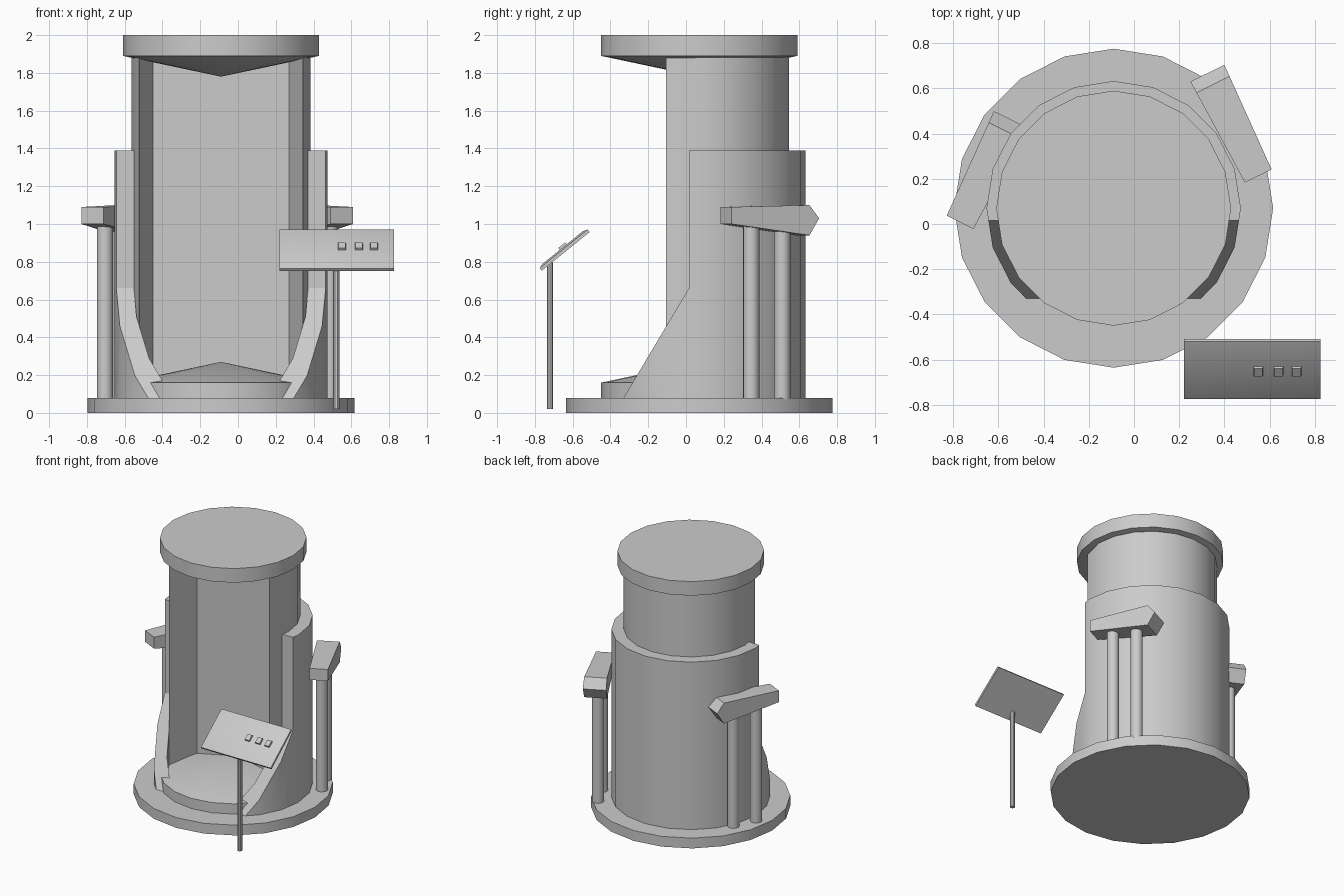
import bpy, bmesh
from math import sin, cos, pi, radians
from mathutils import Vector, Matrix

if "Cube" in bpy.data.objects:
    bpy.data.objects.remove(bpy.data.objects["Cube"])

CX, CY = -0.09, 0.07      # axis of the booth
SIDES = 20


def loft(name, rings, caps=True, loop=False):
    """Skin equal-length point rings into one mesh."""
    bm = bmesh.new()
    vs = [[bm.verts.new(p) for p in r] for r in rings]
    n = len(rings[0])
    pairs = list(zip(vs, vs[1:])) + ([(vs[-1], vs[0])] if loop else [])
    for a, b in pairs:
        for i in range(n):
            j = (i + 1) % n
            bm.faces.new((a[i], a[j], b[j], b[i]))
    if caps and not loop:
        bm.faces.new(vs[0])
        bm.faces.new(vs[-1])
    bmesh.ops.remove_doubles(bm, verts=bm.verts, dist=1e-5)
    bmesh.ops.recalc_face_normals(bm, faces=bm.faces)
    me = bpy.data.meshes.new(name)
    bm.to_mesh(me)
    bm.free()
    ob = bpy.data.objects.new(name, me)
    bpy.context.collection.objects.link(ob)
    return ob


def circle(x, y, r, z, n=SIDES):
    return [(x + r * cos(2 * pi * i / n), y + r * sin(2 * pi * i / n), z) for i in range(n)]


def lathe(name, profile, x=CX, y=CY, n=SIDES, loop=False):
    # zero-radius ends become cone tips after welding
    flat_ends = profile[0][0] > 0 and profile[-1][0] > 0
    rings = [circle(x, y, r, z, n) for r, z in profile]
    return loft(name, rings, flat_ends, loop)


# base, raised conical floor, roof with conical ceiling
lathe("base", [(0.706, 0), (0.706, 0.08)])
lathe("floor_platform", [(0.52, 0.07), (0.52, 0.16), (0, 0.27)])
lathe("roof", [(0, 1.78), (0.52, 1.89), (0.52, 2.0), (0, 2.0)])

# upper body: round back, flat recessed panel in front
arc = [(0.475 * cos(radians(a)), 0.475 * sin(radians(a))) for a in range(0, 181, 18)]
plan = [(0.361, 0.065), (0.433, -0.175)] + arc + [(-0.433, -0.175), (-0.361, 0.065)]
loft("upper_body", [[(CX + x, CY + y, z) for x, y in plan] for z in (0.1, 1.9)])

# lower shell: thick ring with the front cut away
shell = lathe("lower_shell", [(0.47, 0.06), (0.563, 0.06), (0.563, 1.39), (0.47, 1.39)], loop=True)
cut = [(0.015, 1.6), (0.015, 0.66), (-0.378, 0), (-0.95, 0), (-0.95, 1.6)]
cutter = loft("shell_cutter", [[(x, y, z) for y, z in cut] for x in (-1.5, 1.5)])
cutter.hide_render = True
mod = shell.modifiers.new("front_opening", "BOOLEAN")
mod.operation = "DIFFERENCE"
mod.solver = "EXACT"
mod.object = cutter
bpy.context.view_layer.objects.active = shell
bpy.ops.object.modifier_apply(modifier=mod.name)
bpy.data.objects.remove(cutter)

# side arms, each on two posts
ARM = [(0, 1.0), (0, 1.09), (0.452, 1.10), (0.508, 1.03), (0.452, 0.94)]
for side, fx, fy, sgn in (("right", 0.55, 0.2125, -1), ("left", -0.77, 0.0075, 1)):
    d = Vector((sgn * 0.443, 0.896, 0))
    w = Vector((d.y, -d.x, 0))
    start = Vector((fx, fy, 0))
    rings = []
    for k in (-1, 1):
        rings.append([start + d * s + w * k * (0.066 + 0.035 * s) + Vector((0, 0, z))
                      for s, z in ARM])
    loft(side + "_arm", rings)
    for label, s in (("front", 0.148), ("back", 0.332)):
        p = start + d * s
        lathe(f"{side}_arm_{label}_post", [(0.043, 0.07), (0.043, 1.03)], p.x, p.y, 16)

# control console: tilted bevelled panel with three buttons on a thin post
tilt = Matrix.Translation((0.523, -0.645, 0.865)) @ Matrix.Rotation(radians(39), 4, "X")


def slab(name, x, y, levels):
    """Stack of rectangles (half width, half depth, height) in the console frame."""
    loft(name, [[tilt @ Vector((x + sx * a, y + sy * b, h))
                 for sx, sy in ((-1, -1), (1, -1), (1, 1), (-1, 1))] for a, b, h in levels])


slab("console_panel", 0, 0, [(0.302, 0.163, -0.013), (0.302, 0.163, 0.004), (0.274, 0.136, 0.013)])
for i, x in enumerate((0.55, 0.64, 0.72)):
    slab(f"console_button_{i + 1}", x - 0.523, 0.005, [(0.022, 0.026, 0.005), (0.019, 0.023, 0.026)])
lathe("console_post", [(0.018, 0.02), (0.018, 0.795)], 0.52, -0.72, 10)

# smooth round walls, keep hard edges
bpy.ops.object.select_all(action="SELECT")
bpy.ops.object.shade_smooth_by_angle(angle=radians(30))
